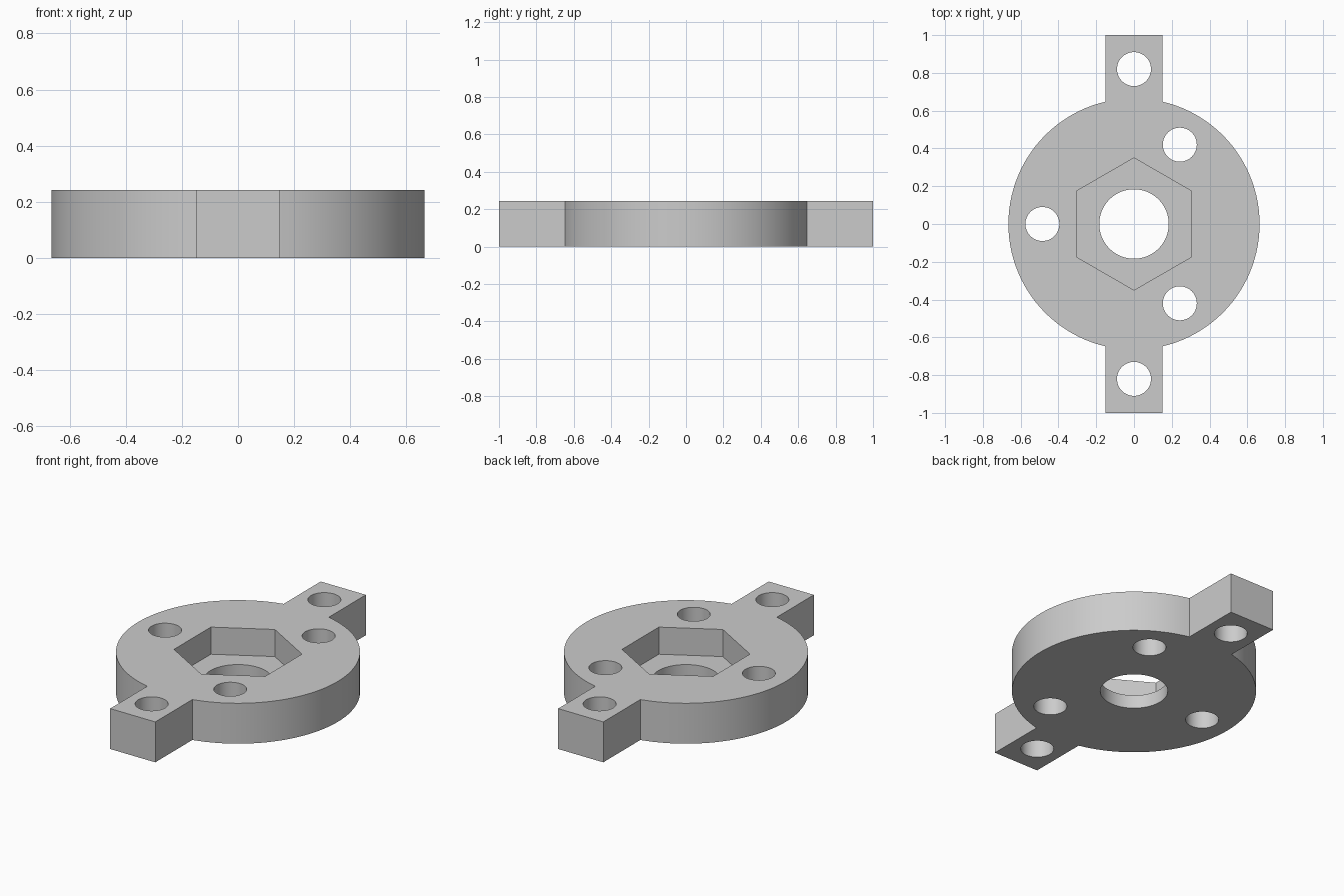
import bpy, bmesh, math

if "Cube" in bpy.data.objects:
    bpy.data.objects.remove(bpy.data.objects["Cube"])

HEIGHT = 0.243
POCKET_FLOOR = 0.08
DISC_R = 0.665
TAB_HALF = 0.15

grey = bpy.data.materials.new("plain_grey")
grey.diffuse_color = (0.6, 0.6, 0.6, 1)
grey.use_nodes = True
grey.node_tree.nodes["Principled BSDF"].inputs["Base Color"].default_value = grey.diffuse_color


def prism(name, outline, z0, z1):
    """Extrude a closed xy outline from z0 to z1."""
    bm = bmesh.new()
    face = bm.faces.new([bm.verts.new((x, y, z0)) for x, y in outline])
    top = bmesh.ops.extrude_face_region(bm, geom=[face])["geom"]
    verts = [v for v in top if isinstance(v, bmesh.types.BMVert)]
    bmesh.ops.translate(bm, verts=verts, vec=(0, 0, z1 - z0))
    bmesh.ops.recalc_face_normals(bm, faces=bm.faces)
    mesh = bpy.data.meshes.new(name)
    bm.to_mesh(mesh)
    bm.free()
    mesh.materials.append(grey)
    obj = bpy.data.objects.new(name, mesh)
    bpy.context.collection.objects.link(obj)
    return obj


def ring(x, y, r, n, start=0.0):
    return [(x + r * math.cos(start + math.tau * i / n),
             y + r * math.sin(start + math.tau * i / n)) for i in range(n)]


# Flange outline: right arc plus top tab, then the same turned half a turn
limit = math.acos(TAB_HALF / DISC_R)
half = [(DISC_R * math.cos(a), DISC_R * math.sin(a))
        for a in (-limit + 2 * limit * i / 48 for i in range(49))]
half += [(TAB_HALF, 1.0), (-TAB_HALF, 1.0)]
flange = prism("flange", half + [(-x, -y) for x, y in half], 0, HEIGHT)

# Cutters: hexagonal nut pocket, centre bore, tab holes, three bolt holes
cutters = [prism("nut_pocket", ring(0, 0, 0.35, 6, math.pi / 6), POCKET_FLOOR, 0.4),
           prism("centre_bore", ring(0, 0, 0.184, 64), -0.1, 0.5)]
holes = [(0, 0.82), (0, -0.82)]
holes += [(0.485 * math.cos(a), 0.485 * math.sin(a))
          for a in (math.pi / 3, math.pi, -math.pi / 3)]
for x, y in holes:
    cutters.append(prism("bolt_hole", ring(x, y, 0.09, 48), -0.1, 0.5))

for cutter in cutters:
    cutter.hide_render = True
    mod = flange.modifiers.new(cutter.name, 'BOOLEAN')
    mod.operation = 'DIFFERENCE'
    mod.solver = 'EXACT'
    mod.object = cutter

# Bake the cuts and drop the cutters
bpy.context.view_layer.update()
baked = bpy.data.meshes.new_from_object(
    flange.evaluated_get(bpy.context.evaluated_depsgraph_get()))
flange.modifiers.clear()
flange.data = baked
for cutter in cutters:
    bpy.data.objects.remove(cutter)

# Smooth round walls, sharp edges
bpy.context.view_layer.objects.active = flange
flange.select_set(True)
bpy.ops.object.shade_smooth_by_angle(angle=math.radians(30))
